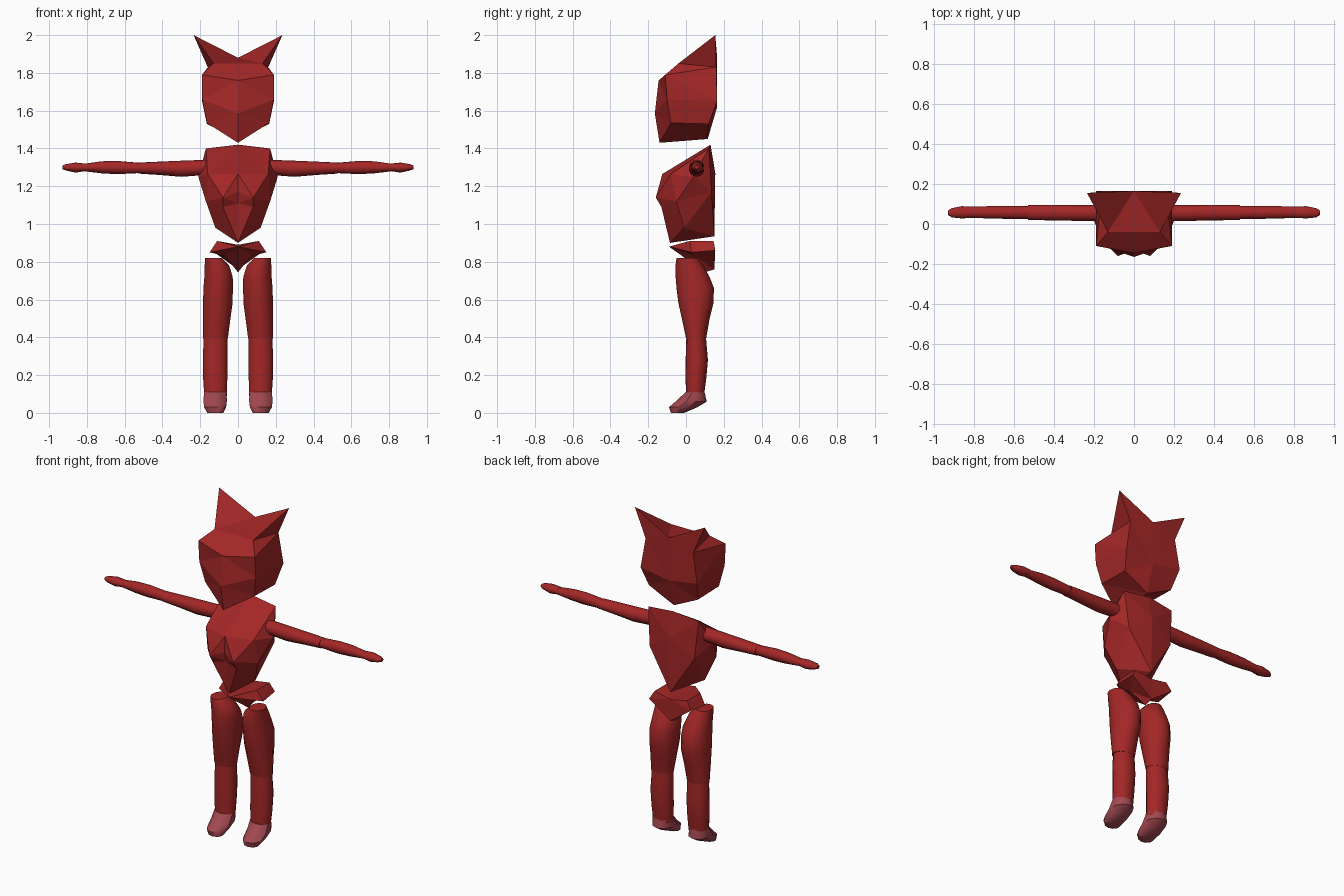
import bpy, bmesh, math
from mathutils import Vector

old = bpy.data.objects.get("Cube")
if old:
    bpy.data.objects.remove(old, do_unlink=True)


def make_material(name, colour):
    mat = bpy.data.materials.new(name)
    mat.use_nodes = True
    mat.diffuse_color = colour
    mat.node_tree.nodes["Principled BSDF"].inputs["Base Color"].default_value = colour
    return mat


RED = make_material("deep red", (.37, .02, .02, 1))
PINK = make_material("dusty pink", (.36, .065, .08, 1))


def finish(bm, name, mat, smooth=False):
    """Turn a bmesh into a named, coloured object."""
    bmesh.ops.recalc_face_normals(bm, faces=bm.faces)
    mesh = bpy.data.meshes.new(name)
    bm.to_mesh(mesh)
    bm.free()
    mesh.materials.append(mat)
    obj = bpy.data.objects.new(name, mesh)
    bpy.context.collection.objects.link(obj)
    if smooth:
        bpy.ops.object.select_all(action="DESELECT")
        obj.select_set(True)
        bpy.context.view_layer.objects.active = obj
        bpy.ops.object.shade_smooth_by_angle(angle=math.radians(40))
    return obj


def faceted(name, points, faces):
    """Symmetric low-poly solid: lettered points of the left half, faces as words."""
    bm = bmesh.new()
    for side in (1, -1):
        verts = {key: bm.verts.new((side * x, y, z)) for key, (x, y, z) in points.items()}
        for word in faces.split():
            bm.faces.new([verts[letter] for letter in word])
    bmesh.ops.remove_doubles(bm, verts=bm.verts, dist=1e-4)
    bmesh.ops.triangulate(bm, faces=[f for f in bm.faces if len(f.verts) > 3])
    return finish(bm, name, RED)


def limb(name, rings, along, mat=RED, sides=14):
    """Lofted limb on both sides; each ring is (position, u_min, u_max, v_min, v_max)."""
    for prefix, side in (("left", 1), ("right", -1)):
        bm = bmesh.new()
        loops = []
        for pos, u0, u1, v0, v1 in rings:
            loop = []
            for i in range(sides):
                angle = math.tau * (i + .5) / sides
                u = (u0 + u1) / 2 + (u1 - u0) / 2 * math.cos(angle)
                v = (v0 + v1) / 2 + (v1 - v0) / 2 * math.sin(angle)
                co = Vector((pos, u, v)) if along == "x" else Vector((u, v, pos))
                co.x *= side
                loop.append(bm.verts.new(co))
            loops.append(loop)
        for low, high in zip(loops, loops[1:]):
            for i in range(sides):
                j = (i + 1) % sides
                bm.faces.new((low[i], low[j], high[j], high[i]))
        bm.faces.new(loops[0])
        bm.faces.new(loops[-1])
        finish(bm, prefix + "_" + name, mat, smooth=True)


# Head with pointed ears
faceted("head", {
    "a": (0, -.14, 1.43),      # chin
    "b": (0, -.165, 1.585),    # nose
    "c": (0, -.145, 1.76),     # brow
    "d": (0, -.04, 1.85),      # crown
    "e": (0, .165, 1.88),      # notch between ears
    "f": (.13, -.04, 1.85),    # ear root, front
    "t": (.235, .155, 2),      # ear tip
    "g": (.16, .16, 1.83),     # ear root, back
    "j": (.19, -.11, 1.79),    # temple
    "n": (.19, -.1, 1.66),     # cheek
    "k": (.165, -.08, 1.535),  # jaw, front
    "h": (.19, .165, 1.65),    # back corner
    "i": (.165, .12, 1.53),    # jaw, back
    "l": (0, .165, 1.62),      # back of head
    "m": (0, .115, 1.45),      # nape
}, "abnk bcjn cdfj dfe fte ftg fgj jghn nhik etg eghl lhim akim")

# Torso
faceted("torso", {
    "a": (0, .13, 1.42),       # neck
    "b": (.17, .12, 1.4),      # shoulder
    "c": (.21, .04, 1.25),     # armpit
    "d": (0, -.125, 1.265),    # upper chest
    "e": (.16, -.08, 1.265),   # upper chest, side
    "f": (.08, -.16, 1.14),    # bust
    "g": (0, -.13, 1.17),      # middle of the chest
    "u": (.08, -.13, 1.09),    # under the bust
    "v": (0, -.115, 1.11),     # ribs
    "w": (.17, -.05, 1.12),    # flank
    "q": (.12, -.01, .98),     # waist, side
    "p": (0, -.085, .9),       # waist, front
    "r": (0, .15, .935),       # waist, back
    "s": (.15, .135, 1.17),    # shoulder blade
    "o": (0, .155, 1.27),      # spine
}, "abed bce cwe defg ewf fwu gfuv vuqp uwq abso bcs csqw osr srq pqr")

# Pelvis
faceted("pelvis", {
    "a": (0, -.09, .88),
    "b": (.11, .02, .91),
    "h": (.11, .145, .91),
    "d": (0, .15, .89),
    "c": (.15, .03, .85),
    "g": (.14, .155, .86),
    "f": (.07, .05, .83),
    "e": (0, .1, .745),
    "k": (0, .15, .76),
}, "abhd bcgh acb afc afe fcg fgk fke dhgk")

# Arms, from the shoulder outwards
limb("upper_arm", [
    (.165, .015, .095, 1.26, 1.34),
    (.3, .015, .097, 1.25, 1.335),
    (.42, .017, .097, 1.26, 1.33),
    (.53, .02, .095, 1.267, 1.325),
], "x")
limb("forearm", [
    (.51, .025, .09, 1.27, 1.323),
    (.64, .025, .09, 1.264, 1.334),
    (.72, .027, .09, 1.268, 1.332),
    (.82, .03, .087, 1.28, 1.318),
], "x")
limb("hand", [
    (.81, .03, .087, 1.28, 1.32),
    (.86, .027, .09, 1.272, 1.325),
    (.91, .032, .08, 1.283, 1.317),
    (.93, .045, .068, 1.29, 1.31),
], "x")

# Legs, from the top downwards
limb("thigh", [
    (.82, .085, .175, -.05, .06),
    (.78, .045, .178, -.056, .09),
    (.72, .026, .18, -.055, .125),
    (.66, .025, .185, -.05, .148),
    (.58, .027, .187, -.04, .145),
    (.5, .038, .188, -.022, .125),
    (.395, .052, .188, 0, .107),
], "z")
limb("shin", [
    (.41, .055, .183, .002, .105),
    (.28, .054, .188, -.002, .116),
    (.18, .055, .186, -.002, .107),
    (.09, .058, .18, 0, .095),
], "z")
limb("foot", [
    (.11, .057, .183, -.002, .098),
    (.06, .056, .186, -.055, .11),
    (.03, .06, .182, -.09, .06),
    (0, .075, .165, -.08, -.01),
], "z", PINK, 10)
